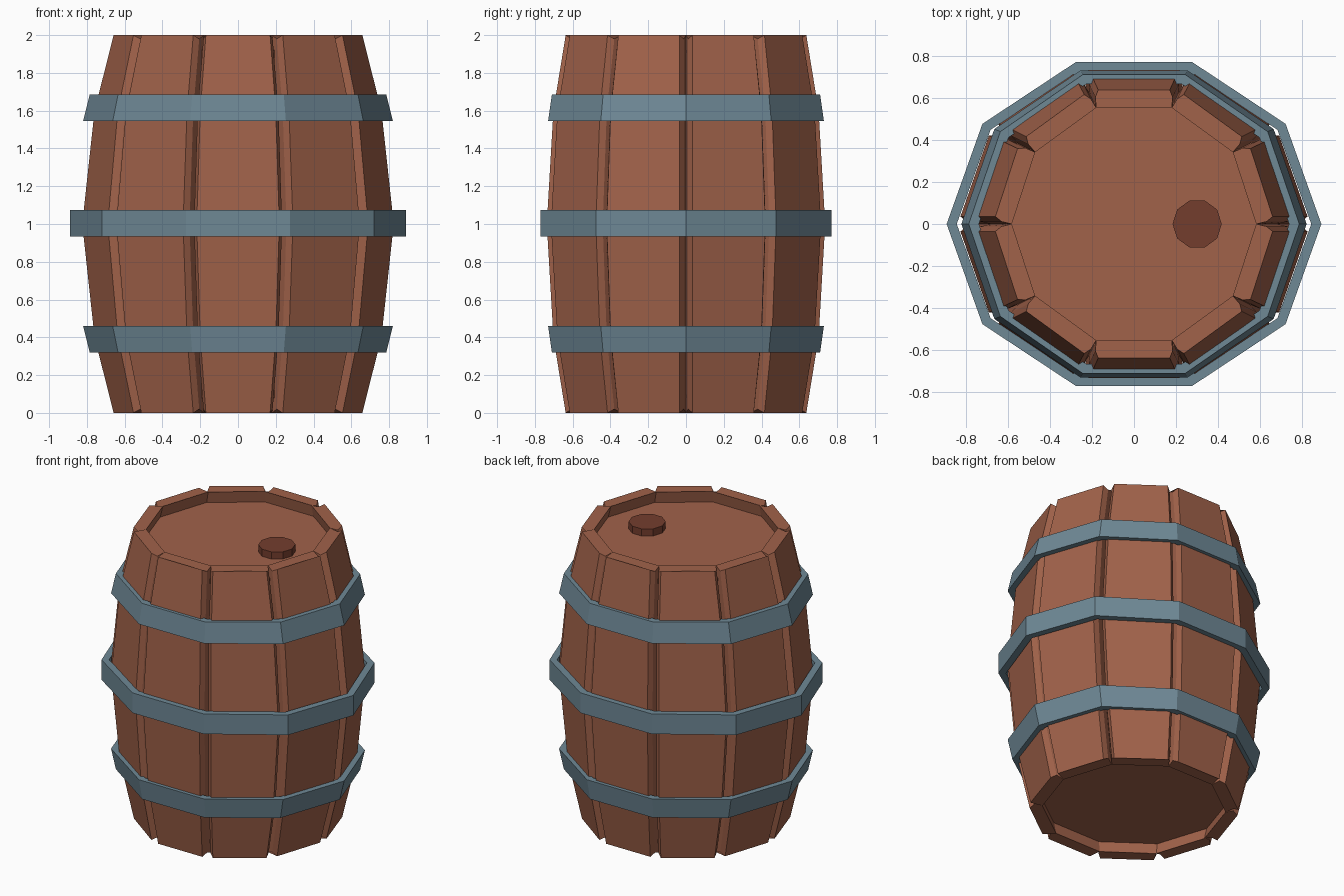
import bpy, bmesh, math

if "Cube" in bpy.data.objects:
    bpy.data.objects.remove(bpy.data.objects["Cube"])

SIDES = 10
STEP = 2 * math.pi / SIDES
TAN = math.tan(STEP / 2)


def material(name, rgb):
    m = bpy.data.materials.new(name)
    m.diffuse_color = (*rgb, 1)
    m.use_nodes = True
    m.node_tree.nodes["Principled BSDF"].inputs["Base Color"].default_value = m.diffuse_color
    return m


wood = material("brown wood", (0.356, 0.122, 0.068))
iron = material("blue grey iron", (0.156, 0.246, 0.301))
dark = material("dark red wood", (0.174, 0.047, 0.027))


def loft(name, rings, mat, closed=False):
    """Skin a list of equal-length point rings; cap the ends or join them up."""
    bm = bmesh.new()
    rows = [[bm.verts.new(p) for p in ring] for ring in rings]
    n = len(rows[0])
    pairs = list(zip(rows, rows[1:])) + ([(rows[-1], rows[0])] if closed else [])
    for a, b in pairs:
        for i in range(n):
            j = (i + 1) % n
            bm.faces.new((a[i], a[j], b[j], b[i]))
    if not closed:
        bm.faces.new(rows[0])
        bm.faces.new(rows[-1])
    bmesh.ops.recalc_face_normals(bm, faces=bm.faces)
    mesh = bpy.data.meshes.new(name)
    bm.to_mesh(mesh)
    bm.free()
    mesh.materials.append(mat)
    ob = bpy.data.objects.new(name, mesh)
    bpy.context.collection.objects.link(ob)
    return ob


def decagon(rx, ry, z, cx=0):
    return [(cx + rx * math.cos(i * STEP), ry * math.sin(i * STEP), z)
            for i in range(SIDES)]


# staves: (height, distance of outer face, widening in x)
PROFILE = [(0, 0.637, 1.0), (0.4, 0.702, 1.045), (1, 0.737, 1.08),
           (1.6, 0.702, 1.045), (2, 0.637, 1.0)]


def stave_ring(angle, z, p, sx):
    inner, mid = p - 0.085, p - 0.035
    half = [(inner * TAN, inner, 0), (mid * TAN - 0.012, mid, 1),
            (p * TAN - 0.037, p, 0)]
    section = half + [(-t, n, e) for t, n, e in reversed(half)]
    dip = {0: 0.02, 2: -0.02}.get(z, 0)      # chamfered edges stop short at the ends
    c, s = math.cos(angle), math.sin(angle)
    return [((n * c - t * s) * sx, n * s + t * c, z + e * dip)
            for t, n, e in section]


for k in range(SIDES):
    loft(f"stave_{k + 1}", [stave_ring((k + 0.5) * STEP, *row) for row in PROFILE], wood)


# iron hoops
def hoop(name, z0, z1, r0, r1):
    """r0 and r1 are the (x, y-extent) outer radii at the bottom and the top."""
    k = math.sin(2 * STEP)
    out0, out1 = (r0[0], r0[1] / k), (r1[0], r1[1] / k)
    t = 0.048
    loft(name, [decagon(*out0, z0), decagon(*out1, z1),
                decagon(out1[0] - t, out1[1] - t, z1),
                decagon(out0[0] - t, out0[1] - t, z0)], iron, closed=True)


hoop("lower_hoop", 0.32, 0.46, (0.785, 0.71), (0.82, 0.73))
hoop("middle_hoop", 0.935, 1.075, (0.89, 0.77), (0.89, 0.77))
hoop("upper_hoop", 1.545, 1.685, (0.82, 0.73), (0.785, 0.71))

# recessed barrel heads
for name, z0, z1 in (("bottom_head", 0.08, 0.12), ("top_head", 1.88, 1.92)):
    loft(name, [decagon(0.61, 0.61, z0), decagon(0.61, 0.61, z1)], wood)

# plug in the top head
loft("plug", [decagon(0.117, 0.117, z, 0.3) for z in (1.90, 1.97)], dark)
